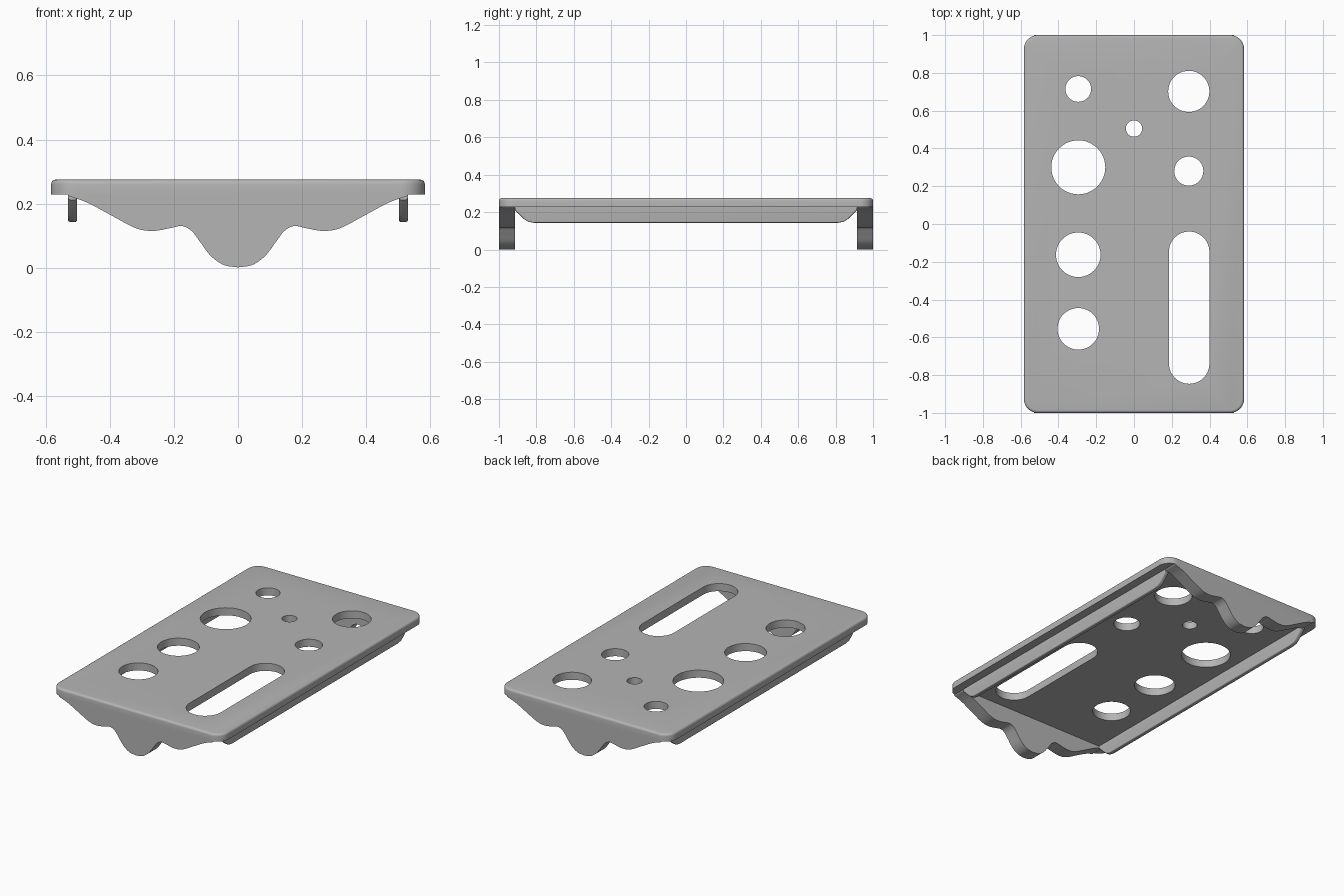
import bpy, bmesh
from math import sin, cos, pi
from mathutils import Vector

if "Cube" in bpy.data.objects:
    bpy.data.objects.remove(bpy.data.objects["Cube"], do_unlink=True)

GREY = (0.46, 0.46, 0.46, 1.0)
metal = bpy.data.materials.new("plain_grey")
metal.use_nodes = True
metal.diffuse_color = GREY
metal.node_tree.nodes["Principled BSDF"].inputs["Base Color"].default_value = GREY

W, L = 0.583, 1.0             # half width and half length of the plate
Z0, Z1 = 0.228, 0.275         # underside and top of the plate
PANEL = 0.085                 # thickness of the end panels


def prism(name, points, direction, bevel=0, bevel_rule=None):
    """Extrude a closed outline, optionally rounding the chosen edges."""
    bm = bmesh.new()
    face = bm.faces.new([bm.verts.new(p) for p in points])
    moved = bmesh.ops.extrude_face_region(bm, geom=[face], use_keep_orig=True)
    new = [v for v in moved["geom"] if isinstance(v, bmesh.types.BMVert)]
    bmesh.ops.translate(bm, verts=new, vec=direction)
    bmesh.ops.recalc_face_normals(bm, faces=bm.faces)
    if bevel:
        edges = [e for e in bm.edges if bevel_rule(e)]
        bmesh.ops.bevel(bm, geom=edges, offset=bevel, segments=4,
                        profile=0.5, affect='EDGES')
    mesh = bpy.data.meshes.new(name)
    bm.to_mesh(mesh)
    bm.free()
    mesh.materials.append(metal)
    obj = bpy.data.objects.new(name, mesh)
    bpy.context.collection.objects.link(obj)
    return obj


def rounded_rect(cx, cy, hx, hy, r, z, steps=12):
    """Outline with round corners; a circle when hx = hy = r."""
    pts = []
    for k, (sx, sy) in enumerate([(1, 1), (-1, 1), (-1, -1), (1, -1)]):
        for i in range(steps + 1):
            a = (k + i / steps) * pi / 2
            p = Vector((cx + sx * (hx - r) + r * cos(a),
                        cy + sy * (hy - r) + r * sin(a), z))
            if not pts or (p - pts[-1]).length > 1e-5:
                pts.append(p)
    if (pts[0] - pts[-1]).length < 1e-5:
        pts.pop()
    return pts


def activate(obj):
    bpy.ops.object.select_all(action='DESELECT')
    obj.select_set(True)
    bpy.context.view_layer.objects.active = obj


def smooth(obj):
    activate(obj)
    bpy.ops.object.shade_smooth_by_angle(angle=0.6)


def spline(knots, steps=8):
    """Smooth curve through the given points."""
    k = [Vector(p) for p in knots]
    k = [2 * k[0] - k[1]] + k + [2 * k[-1] - k[-2]]
    out = []
    for a, b, c, d in zip(k, k[1:], k[2:], k[3:]):
        for i in range(steps):
            t = i / steps
            out.append(0.5 * (2 * b + (c - a) * t + (2 * a - 5 * b + 4 * c - d) * t * t
                              + (3 * b - a - 3 * c + d) * t ** 3))
    return out + [k[-2]]


# Plate with rounded upper rim
plate = prism("top_plate", rounded_rect(0, 0, W, L, 0.075, Z0), (0, 0, Z1 - Z0),
              0.014, lambda e: all(v.co.z > Z1 - 0.001 for v in e.verts))

# Round holes and the long slot: x, y, half width, half length
openings = [(-0.295, 0.715, 0.068, 0.068), (-0.295, 0.30, 0.143, 0.143),
            (-0.295, -0.163, 0.118, 0.118), (-0.295, -0.555, 0.11, 0.11),
            (0.29, 0.702, 0.109, 0.109), (0.29, 0.28, 0.077, 0.077),
            (0, 0.505, 0.043, 0.043), (0.292, -0.443, 0.107, 0.403)]
for x, y, hx, hy in openings:
    cutter = prism("hole_cutter", rounded_rect(x, y, hx, hy, hx, Z0 - 0.1), (0, 0, 0.3))
    cutter.hide_render = True
    mod = plate.modifiers.new("hole", 'BOOLEAN')
    mod.operation, mod.solver, mod.object = 'DIFFERENCE', 'EXACT', cutter
    activate(plate)
    bpy.ops.object.modifier_apply(modifier=mod.name)
    bpy.data.objects.remove(cutter, do_unlink=True)
smooth(plate)

# Wavy end panels, symmetric about the middle
wave = [(0, 0.001), (0.045, 0.009), (0.085, 0.037), (0.12, 0.083), (0.145, 0.115),
        (0.175, 0.13), (0.21, 0.124), (0.265, 0.115), (0.32, 0.124), (0.40, 0.166),
        (0.47, 0.203), (0.525, 0.223)]
half = spline(wave)
outline = [(-p.x, p.y) for p in reversed(half[1:])] + [(p.x, p.y) for p in half]
outline = [(-0.53, Z0)] + outline + [(0.53, Z0)]
for name, y in (("front_panel", -L), ("back_panel", L - PANEL)):
    smooth(prism(name, [(x, y, z) for x, z in outline], (0, PANEL, 0)))

# Side rails with sloping ends and softened lower edges
end = [(0.915, Z0), (0.915, 0.212), (0.866, 0.163), (0.845, 0.149), (0.815, 0.143)]
side = end + [(-y, z) for y, z in reversed(end)]
for name, x in (("right_rail", -0.53), ("left_rail", 0.502)):
    smooth(prism(name, [(x, y, z) for y, z in side], (0.028, 0, 0), 0.006,
                 lambda e: all(v.co.z < 0.22 for v in e.verts)
                 and abs(e.verts[0].co.x - e.verts[1].co.x) < 0.001))
